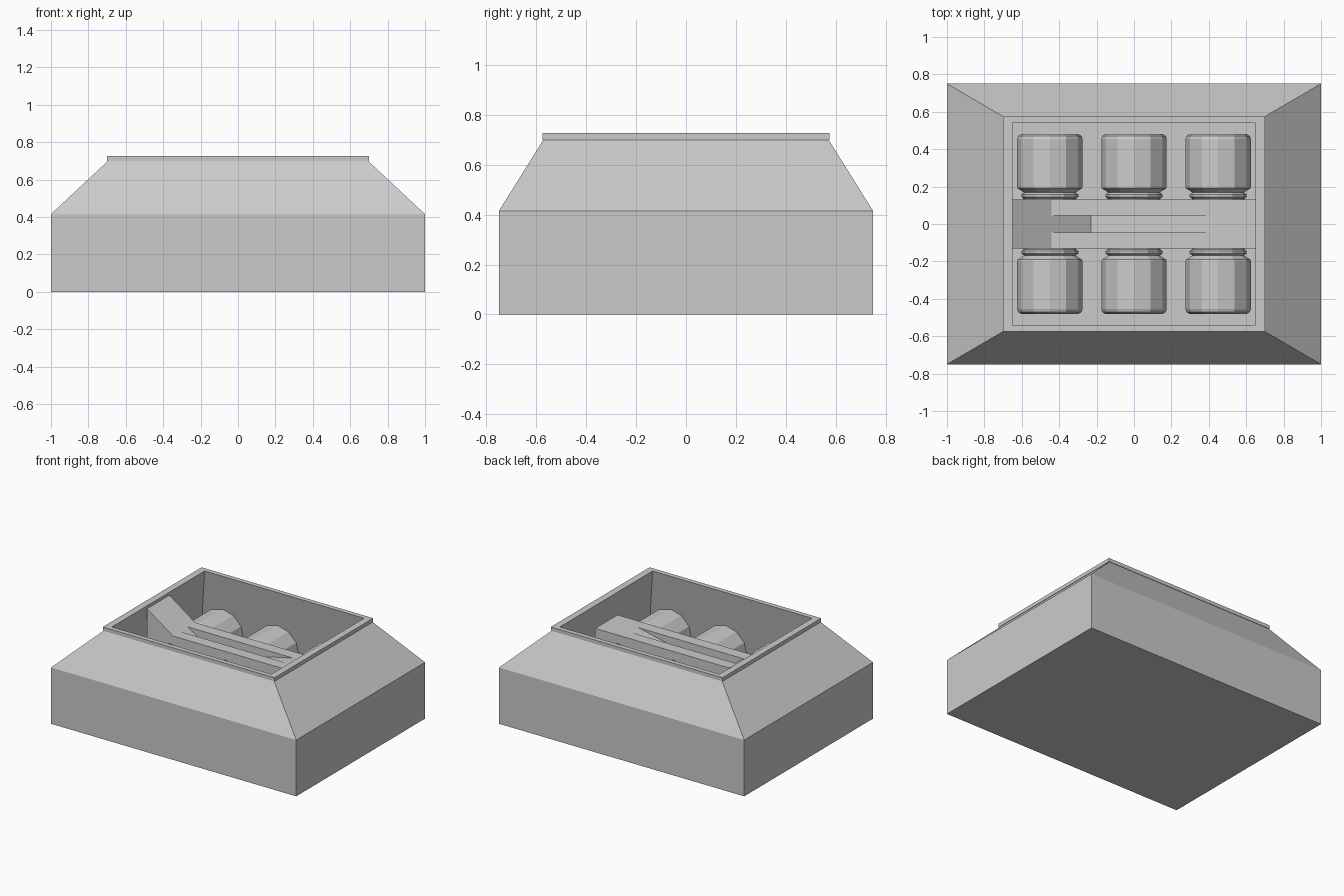
import bpy, bmesh, math

if "Cube" in bpy.data.objects:
    bpy.data.objects.remove(bpy.data.objects["Cube"])


def make_object(name, bm):
    bmesh.ops.recalc_face_normals(bm, faces=bm.faces)
    mesh = bpy.data.meshes.new(name)
    bm.to_mesh(mesh)
    bm.free()
    obj = bpy.data.objects.new(name, mesh)
    bpy.context.collection.objects.link(obj)
    return obj


def skin(name, rings):
    """Bridge a list of equal-length point rings and cap both ends."""
    bm = bmesh.new()
    loops = [[bm.verts.new(p) for p in ring] for ring in rings]
    n = len(loops[0])
    for a, b in zip(loops, loops[1:]):
        for i in range(n):
            j = (i + 1) % n
            bm.faces.new((a[i], a[j], b[j], b[i]))
    bm.faces.new(loops[0])
    bm.faces.new(loops[-1])
    return make_object(name, bm)


def rect(hx, hy, z):
    return [(-hx, -hy, z), (hx, -hy, z), (hx, hy, z), (-hx, hy, z)]


def prism(name, profile, y0, y1):
    return skin(name, [[(x, y, z) for x, z in profile] for y in (y0, y1)])


# Open housing: straight base, sloped shoulders, thin rim, hollow inside
FLOOR = 0.18
skin("housing", [
    rect(1.0, 0.75, 0), rect(1.0, 0.75, 0.415), rect(0.695, 0.572, 0.70),
    rect(0.70, 0.575, 0.70), rect(0.70, 0.575, 0.727), rect(0.65, 0.54, 0.727),
    rect(0.75, 0.64, FLOOR)])

# Central divider with a ramp at the left end and a sunken channel
bar = [(-0.65, FLOOR), (-0.65, 0.705), (-0.44, 0.56), (0.65, 0.56), (0.65, FLOOR)]
channel = [(-0.65, FLOOR), (-0.65, 0.705), (-0.44, 0.56), (-0.23, 0.415),
           (0.42, 0.56), (0.65, 0.56), (0.65, FLOOR)]
prism("divider_front", bar, -0.13, -0.045)
prism("divider_channel", channel, -0.045, 0.045)
prism("divider_back", bar, 0.045, 0.13)

# Six canisters lying on their sides, necks towards the divider
SIDES = 12
canister = [(0.10, 0.14), (0.135, 0.14), (0.145, 0.152), (0.158, 0.152),
            (0.168, 0.138), (0.178, 0.152), (0.190, 0.172), (0.20, 0.175),
            (0.455, 0.175), (0.470, 0.170), (0.48, 0.155)]
for side, label in ((-1, "front"), (1, "back")):
    for k, cx in enumerate((-0.45, 0, 0.45)):
        rings = []
        for y, r in canister:
            rings.append([(cx + r * math.cos(2 * math.pi * i / SIDES), side * y,
                           FLOOR + 0.175 + r * math.sin(2 * math.pi * i / SIDES))
                          for i in range(SIDES)])
        skin(f"canister_{label}_{k + 1}", rings)
